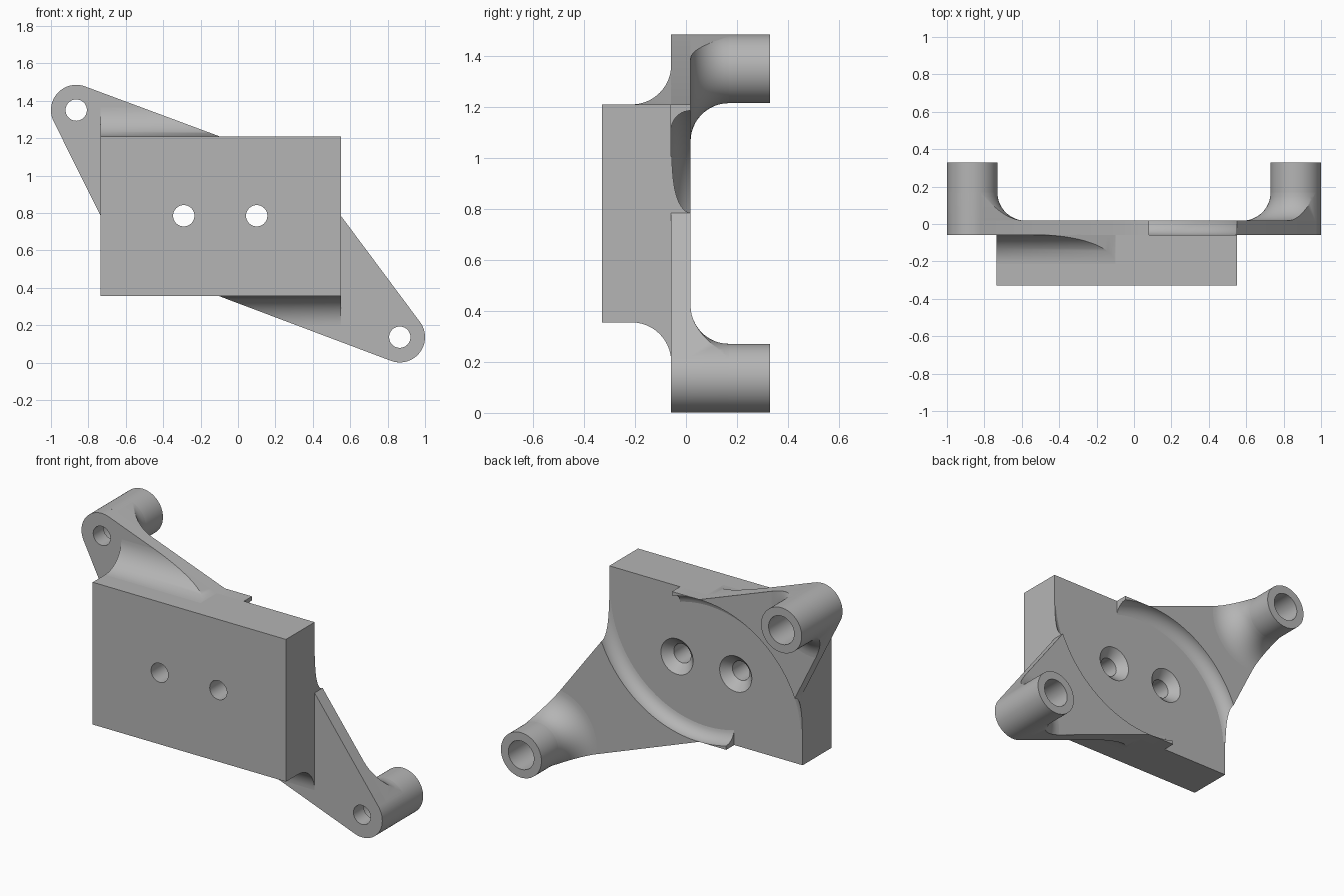
import bpy, bmesh, math
from math import sin, cos, pi, atan2, acos, hypot

cube = bpy.data.objects.get("Cube")
if cube:
    bpy.data.objects.remove(cube)

grey = bpy.data.materials.new("plain_grey")
grey.use_nodes = True
colour = (0.46, 0.46, 0.46, 1)
grey.diffuse_color = colour
grey.node_tree.nodes["Principled BSDF"].inputs["Base Color"].default_value = colour

# Main dimensions
LEFT, RIGHT, LOW, HIGH = -0.735, 0.55, 0.355, 1.21
FRONT, SEAT, BACK, END = -0.33, -0.058, 0.018, 0.33
MID_X, MID_Z = -0.1, 0.785
BOSS_R, HOLE_R, BORE_R = 0.135, 0.057, 0.085
FLARE, STEP, WEDGE = 0.15, BACK - SEAT, 0.155


def finish(name, bm):
    bmesh.ops.recalc_face_normals(bm, faces=bm.faces)
    mesh = bpy.data.meshes.new(name)
    bm.to_mesh(mesh)
    bm.free()
    mesh.materials.append(grey)
    obj = bpy.data.objects.new(name, mesh)
    bpy.context.collection.objects.link(obj)
    return obj


def loft(name, rings, closed=False):
    """Skin equal rings of points; cap the ends unless closed."""
    bm = bmesh.new()
    rows = [[bm.verts.new(p) for p in ring] for ring in rings]
    n = len(rows[0])
    pairs = list(zip(rows, rows[1:]))
    if closed:
        pairs.append((rows[-1], rows[0]))
    else:
        bm.faces.new(rows[0])
        bm.faces.new(rows[-1])
    for a, b in pairs:
        for i in range(n):
            j = (i + 1) % n
            bm.faces.new((a[i], a[j], b[j], b[i]))
    return finish(name, bm)


def lathe(name, profile, cx, cz, closed=False, n=64):
    """Revolve (radius, y) pairs about an axis along y."""
    return loft(name, [[(cx + r * cos(2 * pi * i / n), y, cz + r * sin(2 * pi * i / n))
                        for i in range(n)] for r, y in profile], closed)


def prism(name, outline, y0, y1):
    return loft(name, [[(x, y, z) for x, z in outline] for y in (y0, y1)])


def boolean(obj, cutter, operation):
    cutter.hide_render = True
    mod = obj.modifiers.new("cut", "BOOLEAN")
    mod.operation, mod.object, mod.solver = operation, cutter, "EXACT"
    bpy.context.view_layer.update()
    evaluated = obj.evaluated_get(bpy.context.evaluated_depsgraph_get())
    mesh = bpy.data.meshes.new_from_object(evaluated)
    obj.modifiers.clear()
    obj.data = mesh
    bpy.data.objects.remove(cutter)


def arc(steps):
    return [pi / 2 * i / steps for i in range(steps + 1)]


def arm(side, boss, sx, edge_x, edge_z):
    sz = -sx
    cx, cz = boss
    a, b = (MID_X, edge_z), (edge_x, MID_Z)

    # Outline: two lines tangent to the boss circle, closed inside the block
    def tangent(p, sign):
        dx, dz = p[0] - cx, p[1] - cz
        return atan2(dz, dx) + sign * acos(BOSS_R / hypot(dx, dz))

    t0, t1 = tangent(a, 1), tangent(b, -1)
    while t1 < t0:
        t1 += 2 * pi
    while t1 > t0 + 2 * pi:
        t1 -= 2 * pi
    round_end = [(cx + BOSS_R * cos(t0 + (t1 - t0) * i / 24),
                  cz + BOSS_R * sin(t0 + (t1 - t0) * i / 24)) for i in range(25)]
    outline = [a] + round_end + [
        b, (b[0], b[1] - sz * 0.22), (a[0] + sx * 0.3, a[1] - sz * 0.6),
        (a[0] - sx * 0.18, a[1] - sz * 0.3), (a[0] - sx * 0.18, a[1])]

    # Flat arm, hollowed by a round bowl with a filleted rim
    plate = prism(side + "_arm", outline, SEAT, BACK)
    dx, dz = b[0] - a[0], b[1] - a[1]
    radius = (dx * dx + dz * dz) / (2 * abs(dz))
    rim = [(radius - STEP + STEP * sin(t), BACK - (STEP + 0.001) * cos(t)) for t in arc(10)]
    bowl = lathe("bowl_cutter", rim + [(radius, BACK + 0.1)],
                 a[0], a[1] - sz * radius, n=160)
    boolean(plate, bowl, "DIFFERENCE")
    drill = lathe("drill", [(HOLE_R, SEAT - 0.1), (HOLE_R, BACK + 0.1)], cx, cz)
    boolean(plate, drill, "DIFFERENCE")

    # Tubular boss with a wider bore at the back
    tube = lathe(side + "_boss", [(BOSS_R, BACK), (BOSS_R, END), (BORE_R, END),
                                  (BORE_R, BACK + 0.02), (HOLE_R, BACK + 0.02),
                                  (HOLE_R, BACK)], cx, cz, closed=True)

    # Flared foot of the boss, trimmed to the arm outline
    curve = [(BOSS_R + FLARE * (1 - sin(t)), BACK + FLARE * (1 - cos(t))) for t in arc(12)]
    flare = lathe(side + "_boss_flare", curve + [(0.1, BACK + FLARE), (0.1, BACK)],
                  cx, cz, closed=True)
    boolean(flare, prism("trim", outline, BACK - 0.03, BACK + 0.3), "INTERSECT")

    # Concave fillet between the block edge and the front of the arm
    p = round_end[0]
    rings = []
    for t in arc(14):
        z = edge_z + sz * WEDGE * (1 - cos(t))
        y = SEAT - WEDGE + WEDGE * sin(t)
        x = a[0] + (z - a[1]) * (p[0] - a[0]) / (p[1] - a[1])
        rings.append([(x, y, z), (edge_x, y, z),
                      (edge_x, SEAT + 0.002, z), (x, SEAT + 0.002, z)])
    fillet = loft(side + "_front_fillet", rings)
    return [plate, tube, flare, fillet]


# Rectangular block with two countersunk screw holes
block = prism("block", [(LEFT, LOW), (RIGHT, LOW), (RIGHT, HIGH), (LEFT, HIGH)], FRONT, SEAT)
for x in (-0.29, 0.1):
    screw = lathe("screw_cutter", [(HOLE_R, FRONT - 0.1), (HOLE_R, SEAT - 0.05),
                                   (0.107, SEAT), (0.107, SEAT + 0.1)], x, MID_Z)
    boolean(block, screw, "DIFFERENCE")

parts = [block]
parts += arm("upper_right", (-0.865, 1.35), -1, LEFT, HIGH)
parts += arm("lower_left", (0.865, 0.136), 1, RIGHT, LOW)

bpy.ops.object.select_all(action="DESELECT")
for obj in parts:
    obj.select_set(True)
bpy.context.view_layer.objects.active = block
bpy.ops.object.shade_smooth_by_angle(angle=math.radians(30))
